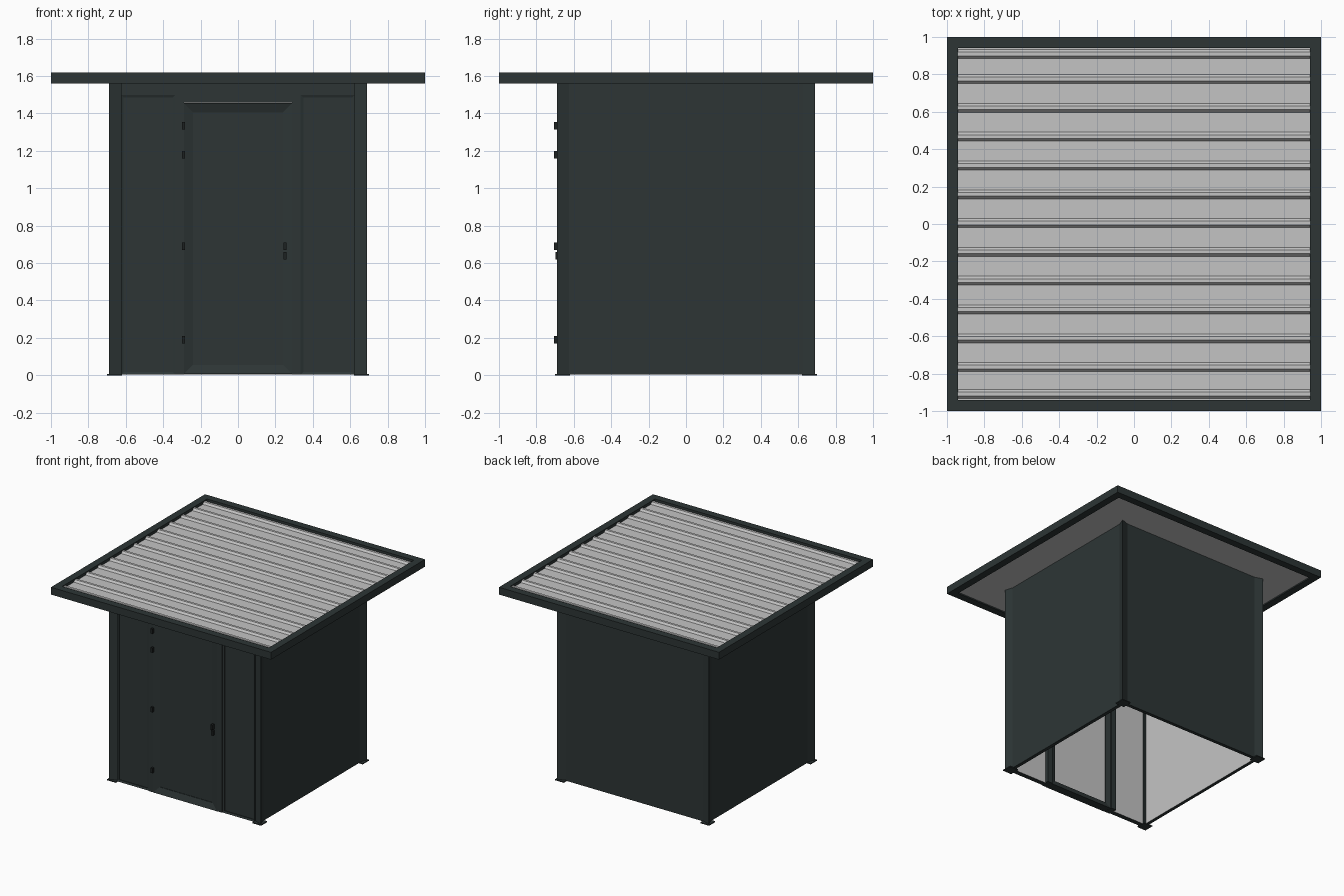
import bpy, bmesh
from mathutils import Vector

cube = bpy.data.objects.get("Cube")
if cube:
    bpy.data.objects.remove(cube, do_unlink=True)


def material(name, color):
    m = bpy.data.materials.new(name)
    m.use_nodes = True
    m.diffuse_color = (*color, 1)
    m.node_tree.nodes["Principled BSDF"].inputs["Base Color"].default_value = (*color, 1)
    return m


GREEN = material("dark green metal", (0.026, 0.036, 0.036))
GREY = material("light grey sheet", (0.55, 0.55, 0.55))
BLACK = material("black fittings", (0.012, 0.015, 0.015))


def finish(name, bm, *mats):
    bmesh.ops.recalc_face_normals(bm, faces=bm.faces)
    mesh = bpy.data.meshes.new(name)
    bm.to_mesh(mesh)
    bm.free()
    for m in mats:
        mesh.materials.append(m)
    obj = bpy.data.objects.new(name, mesh)
    bpy.context.collection.objects.link(obj)
    return obj


def box(name, x, y, z, mat, lining=None):
    """Box from (low, high) ranges; faces toward 'lining' direction turn grey."""
    bm = bmesh.new()
    bmesh.ops.create_cube(bm, size=1)
    for v in bm.verts:
        v.co = [r[0] if c < 0 else r[1] for c, r in zip(v.co, (x, y, z))]
    if lining:
        for f in bm.faces:
            f.normal_update()
            f.material_index = int(f.normal.dot(Vector(lining)) > 0.5)
    return finish(name, bm, mat, GREY)


def prism(name, points, axis, low, high, mat):
    """Extrude a closed outline along x or z."""
    bm = bmesh.new()
    place = (lambda a, b: (low, a, b)) if axis == "x" else (lambda a, b: (a, b, low))
    face = bm.faces.new([bm.verts.new(place(a, b)) for a, b in points])
    ext = bmesh.ops.extrude_face_region(bm, geom=[face])["geom"]
    step = Vector((high - low, 0, 0) if axis == "x" else (0, 0, high - low))
    bmesh.ops.translate(bm, verts=[g for g in ext if isinstance(g, bmesh.types.BMVert)], vec=step)
    return finish(name, bm, mat)


def bezel(name, x, z, width, y_outer, y_inner, y_back):
    """Mitred frame whose face slopes from its outer to its inner edge."""
    bm = bmesh.new()

    def loop(inset, y):
        (a, b), (c, d) = (x[0] + inset, x[1] - inset), (z[0] + inset, z[1] - inset)
        return [bm.verts.new((px, y, pz)) for px, pz in ((a, c), (b, c), (b, d), (a, d))]

    rings = [loop(0, y_outer), loop(width, y_inner), loop(width, y_back), loop(0, y_back)]
    for r, s in zip(rings, rings[1:] + rings[:1]):
        for i in range(4):
            j = (i + 1) % 4
            bm.faces.new((r[i], r[j], s[j], s[i]))
    return finish(name, bm, GREEN)


OUT, SKIN, INNER, EDGE = 0.69, 0.668, 0.64, 0.625
EAVE, TOP = 1.56, 1.62

# Corner posts with sloped flanks and foot plates
for sx, side in ((1, "left"), (-1, "right")):
    for sy, end in ((1, "back"), (-1, "front")):
        outline = [(OUT, OUT), (EDGE, SKIN), (EDGE, EDGE), (SKIN, EDGE)]
        prism(f"{end}_{side}_post", [(a * sx, b * sy) for a, b in outline], "z", 0, EAVE + 0.02, GREEN)
        box(f"{end}_{side}_foot", sorted((sx * 0.62, sx * 0.70)),
            sorted((sy * 0.62, sy * 0.70)), (0, 0.008), GREEN)

# Side and back walls, lined grey inside
for s, side in ((1, "left"), (-1, "right")):
    box(f"{side}_wall", sorted((s * INNER, s * SKIN)), (-EDGE, EDGE),
        (0.004, EAVE + 0.02), GREEN, (-s, 0, 0))
box("back_wall", (-EDGE, EDGE), (INNER, SKIN), (0.004, EAVE + 0.02), GREEN, (0, -1, 0))

# Front: header, fixed panels, mullions
box("front_header", (-EDGE, EDGE), (-0.68, -INNER), (1.5, EAVE + 0.02), GREEN)
for s, side in ((1, "left"), (-1, "right")):
    span = sorted((s * 0.335, s * EDGE))
    box(f"front_{side}_panel", span, (-SKIN, -INNER), (0.004, 1.5), GREEN, (0, 1, 0))
    bezel(f"front_{side}_panel_trim", span, (0.004, 1.5), 0.014, -0.68, -0.674, -SKIN)
    box(f"{side}_mullion", sorted((s * 0.29, s * 0.335)), (-0.685, -0.61), (0.004, 1.5), GREEN)

# Door leaf with mitred frame on both faces
box("door_top_rail", (-0.29, 0.29), (-0.68, -0.61), (1.458, 1.5), GREEN)
box("door_leaf", (-0.29, 0.29), (-SKIN, -INNER), (0.006, 1.455), GREEN, (0, 1, 0))
bezel("door_frame", (-0.29, 0.29), (0.006, 1.455), 0.05, -0.69, -0.672, -SKIN + 0.002)
bezel("door_inner_frame", (-0.29, 0.29), (0.006, 1.455), 0.04, -0.62, -0.63, -INNER - 0.002)

# Hinges and handle
for i, z in enumerate((0.19, 0.69, 1.18, 1.335)):
    box(f"hinge_{i + 1}", (-0.3, -0.284), (-0.706, -0.68), (z - 0.02, z + 0.02), BLACK)
box("door_handle", (0.243, 0.26), (-0.706, -0.672), (0.67, 0.71), BLACK)
box("door_lock", (0.243, 0.26), (-0.698, -0.672), (0.62, 0.66), BLACK)

# Roof fascia
RIM = 0.94
for s, side, end in ((1, "left", "back"), (-1, "right", "front")):
    box(f"{side}_fascia", sorted((s * RIM, s)), (-1, 1), (EAVE, TOP), GREEN)
    box(f"{end}_fascia", (-RIM, RIM), sorted((s * RIM, s)), (EAVE, TOP), GREEN)

# Soffit and ribbed roof sheet
box("soffit", (-RIM, RIM), (-RIM, RIM), (1.57, 1.58), GREY)
profile = [(-RIM, 1.585), (-RIM, 1.597)]
for i in range(-6, 7):
    y = i * 0.154 + 0.005 if abs(i) < 6 else i * 0.1515
    profile += [(y - 0.024, 1.597), (y - 0.01, 1.613), (y + 0.01, 1.613), (y + 0.024, 1.597)]
profile += [(RIM, 1.597), (RIM, 1.585)]
prism("roof_sheet", profile, "x", -RIM, RIM, GREY)
